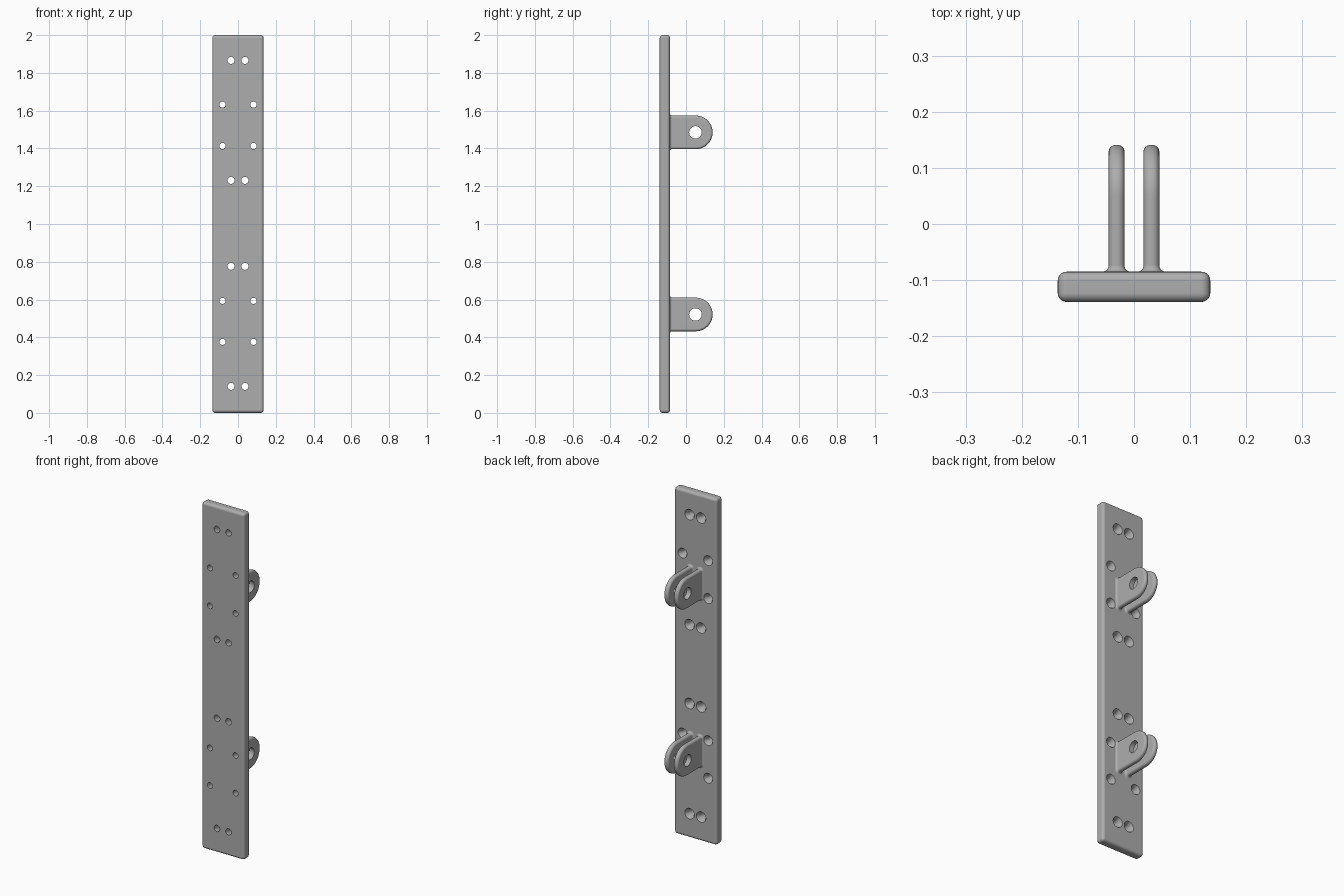
import bpy, bmesh
from math import cos, sin, tan, pi, radians

cube = bpy.data.objects.get("Cube")
if cube:
    bpy.data.objects.remove(cube, do_unlink=True)

grey = bpy.data.materials.new("plain_grey")
grey.use_nodes = True
grey.diffuse_color = (0.42, 0.42, 0.42, 1)
grey.node_tree.nodes["Principled BSDF"].inputs["Base Color"].default_value = grey.diffuse_color

FRONT, BACK = -0.139, -0.085      # plate faces in y
HALF_W, HEIGHT = 0.136, 2.0
LUG_R, LUG_Y, LUG_T = 0.089, 0.052, 0.0142
FILLET = 0.011


def make_object(name, bm):
    bmesh.ops.recalc_face_normals(bm, faces=bm.faces)
    mesh = bpy.data.meshes.new(name)
    bm.to_mesh(mesh)
    bm.free()
    obj = bpy.data.objects.new(name, mesh)
    bpy.context.collection.objects.link(obj)
    mesh.materials.append(grey)
    return obj


def finish(obj):
    bpy.ops.object.select_all(action='DESELECT')
    obj.select_set(True)
    bpy.context.view_layer.objects.active = obj
    for mod in list(obj.modifiers):
        bpy.ops.object.modifier_apply(modifier=mod.name)
    bpy.ops.object.shade_smooth_by_angle(angle=radians(32))
    normals = obj.modifiers.new("face_normals", 'WEIGHTED_NORMAL')
    normals.keep_sharp = True


def bridge(bm, rings, closed=False):
    """Join rings of points with quads; optionally join last to first."""
    loops = [[bm.verts.new(p) for p in ring] for ring in rings]
    pairs = list(zip(loops, loops[1:]))
    if closed:
        pairs.append((loops[-1], loops[0]))
    for a, b in pairs:
        for i in range(len(a)):
            j = (i + 1) % len(a)
            bm.faces.new((a[i], a[j], b[j], b[i]))
    return loops


def add_screw_hole(bm, x, z, r):
    """Countersunk hole, wide at the back of the plate."""
    profile = [(FRONT - 0.02, r), (BACK - 0.022, r), (BACK, r + 0.012), (BACK + 0.02, r + 0.012)]
    n = 24
    loops = bridge(bm, [[(x + rad * cos(2 * pi * i / n), y, z + rad * sin(2 * pi * i / n))
                         for i in range(n)] for y, rad in profile])
    bm.faces.new(loops[0])
    bm.faces.new(loops[-1])


# Back plate with rounded edges
bm = bmesh.new()
bmesh.ops.create_cube(bm, size=1)
for v in bm.verts:
    v.co = (v.co.x * 2 * HALF_W, v.co.y * (BACK - FRONT) + (BACK + FRONT) / 2,
            (v.co.z + 0.5) * HEIGHT)
plate = make_object("mounting_plate", bm)
bevel = plate.modifiers.new("rounded_edges", 'BEVEL')
bevel.width, bevel.segments = 0.016, 5

# Screw holes: close pairs and wide pairs around each bracket
bm = bmesh.new()
for z in (0.14, 0.776, 1.231, 1.866):
    for side in (-1, 1):
        add_screw_hole(bm, side * 0.037, z, 0.0185)
for z in (0.376, 0.593, 1.413, 1.632):
    for side in (-1, 1):
        add_screw_hole(bm, side * 0.082, z, 0.0165)
cutter = make_object("screw_hole_cutter", bm)
cutter.hide_render = True
cut = plate.modifiers.new("screw_holes", 'BOOLEAN')
cut.operation, cut.solver, cut.object = 'DIFFERENCE', 'EXACT', cutter
finish(plate)
bpy.data.objects.remove(cutter, do_unlink=True)


def lug_outline(x, z0, inset, n=72):
    """Round-ended tab outline whose square base sinks into the plate."""
    depth = LUG_R * tan(pi / 3)
    r, ring = LUG_R - inset, []
    for i in range(n):
        a = 2 * pi * i / n
        y, z = r * cos(a), r * sin(a)
        if y < -1e-6:
            slope = abs(tan(a))
            y = -min(depth, LUG_R / slope) if slope > 1e-6 else -depth
            z = min(r, depth * slope) * (1 if sin(a) > 0 else -1)
        ring.append((x, LUG_Y + y, z0 + z))
    return ring


def make_lug(name, x, z0, n=72):
    bm = bmesh.new()
    rnd, steps, rings = 0.0125, 6, []
    # Pin hole wall, then outer skin with rounded rim
    hole = [[(x + s * LUG_T, LUG_Y - 0.002 + 0.033 * cos(2 * pi * i / n),
              z0 + 0.033 * sin(2 * pi * i / n)) for i in range(n)] for s in (-1, 1)]
    rings.append(hole[0])
    for s in (-1, 1):
        for k in range(steps + 1):
            a = pi / 2 * (k if s < 0 else steps - k) / steps
            rings.append(lug_outline(x + s * (LUG_T - rnd + rnd * cos(a)), z0,
                                     rnd * (1 - sin(a))))
    rings.append(hole[1])
    bridge(bm, rings, closed=True)
    finish(make_object(name, bm))


def make_fillet(name, x, z0):
    """Concave collar blending a lug into the plate."""
    bm = bmesh.new()
    core, steps, n, rings = 0.0125, 6, 40, []
    for k in range(steps + 1):
        a = pi / 2 * k / steps
        rad = core + FILLET * (1 - sin(a))
        y = BACK + FILLET * (1 - cos(a))
        ring = []
        for i in range(n):
            t = 2 * pi * (i + 0.5) / n
            sx, sz = (1 if cos(t) > 0 else -1), (1 if sin(t) > 0 else -1)
            ring.append((x + sx * (LUG_T - core) + rad * cos(t), y,
                         z0 + sz * (LUG_R - core) + rad * sin(t)))
        rings.append(ring)
    bridge(bm, rings)
    finish(make_object(name, bm))


# Two clevis brackets of two lugs each
for level, z0 in (("lower", 0.521), ("upper", 1.485)):
    for side, x in (("right", -0.031), ("left", 0.031)):
        make_lug(f"{level}_{side}_lug", x, z0)
        make_fillet(f"{level}_{side}_lug_fillet", x, z0)
